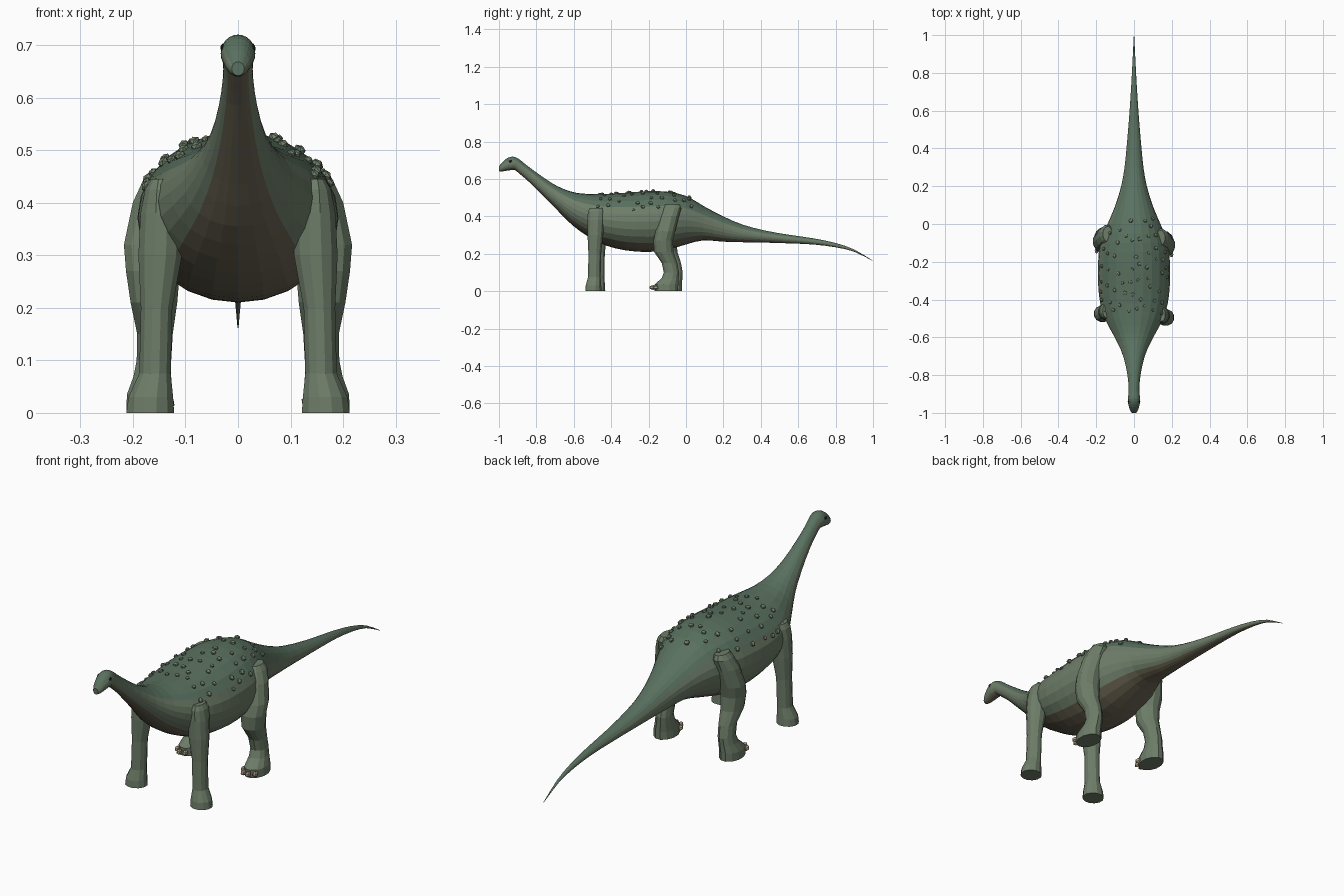
import bpy, bmesh, math, random
from mathutils import Vector, Matrix

if "Cube" in bpy.data.objects:
    bpy.data.objects.remove(bpy.data.objects["Cube"])

random.seed(7)


def material(name, rgb):
    m = bpy.data.materials.new(name)
    m.diffuse_color = (*rgb, 1)
    m.use_nodes = True
    m.node_tree.nodes["Principled BSDF"].inputs["Base Color"].default_value = m.diffuse_color
    return m


BACK = material("back_green", (0.10, 0.165, 0.115))
SIDE = material("side_green", (0.155, 0.205, 0.14))
BELLY = material("belly_brown", (0.145, 0.13, 0.085))
SCUTE = material("scute_green", (0.17, 0.22, 0.15))
CLAW = material("claw_tan", (0.45, 0.36, 0.25))
DARK = material("eye_dark", (0.015, 0.015, 0.012))


def finish(bm, name, mats):
    bmesh.ops.recalc_face_normals(bm, faces=bm.faces)
    me = bpy.data.meshes.new(name)
    bm.to_mesh(me)
    bm.free()
    for m in mats:
        me.materials.append(m)
    ob = bpy.data.objects.new(name, me)
    bpy.context.collection.objects.link(ob)
    return ob


def loft(rings):
    """Skin a list of closed point rings and cap both ends."""
    bm = bmesh.new()
    loops = [[bm.verts.new(p) for p in r] for r in rings]
    n = len(loops[0])
    for a, b in zip(loops, loops[1:]):
        for i in range(n):
            j = (i + 1) % n
            bm.faces.new((a[i], a[j], b[j], b[i]))
    bm.faces.new(loops[0])
    bm.faces.new(loops[-1])
    return bm


def spline(rows, t):
    """Catmull-Rom sample of a table of rows."""
    i = min(int(t), len(rows) - 2)
    f = t - i
    p = [rows[max(0, min(len(rows) - 1, i + k))] for k in (-1, 0, 1, 2)]
    return [0.5 * (2 * b + (c - a) * f + (2 * a - 5 * b + 4 * c - d) * f * f
                   + (3 * b - a - 3 * c + d) * f ** 3) for a, b, c, d in zip(*p)]


# Head to tail: top y, top z, bottom y, bottom z, half width
BODY = [
    (-1.0, .668, -1.0, .642, .012), (-.982, .69, -.985, .640, .022),
    (-.955, .712, -.955, .645, .030), (-.925, .72, -.93, .648, .033),
    (-.895, .708, -.915, .648, .030), (-.86, .68, -.89, .628, .028),
    (-.80, .635, -.84, .585, .032), (-.72, .58, -.77, .515, .045),
    (-.65, .545, -.69, .435, .068), (-.58, .525, -.61, .355, .105),
    (-.50, .52, -.52, .29, .150), (-.42, .52, -.43, .245, .178),
    (-.32, .527, -.32, .218, .19), (-.20, .535, -.20, .21, .19),
    (-.10, .532, -.10, .222, .178), (0, .51, 0, .25, .14),
    (.10, .452, .09, .272, .10), (.20, .40, .20, .265, .068),
    (.30, .357, .30, .262, .050), (.42, .325, .42, .26, .038),
    (.55, .302, .55, .256, .027), (.68, .283, .68, .25, .018),
    (.80, .258, .80, .235, .011), (.90, .223, .90, .211, .006),
    (1.0, .163, 1.0, .161, .001)]


def skin_point(t, a):
    """Point on the body; angle a is measured from the top of the back."""
    yt, zt, yb, zb, w = spline(BODY, t)
    c = Vector((0, (yt + yb) / 2, (zt + zb) / 2))
    return c + Vector((0, (yt - yb) / 2, (zt - zb) / 2)) * math.cos(a) + Vector((w * math.sin(a), 0, 0))


# Body with head, neck and tail in one skin
SEG = 24
bm = loft([[skin_point(k / 2, 2 * math.pi * i / SEG) for i in range(SEG)]
           for k in range(2 * (len(BODY) - 1) + 1)])
bm.faces.ensure_lookup_table()
for k, f in enumerate(bm.faces[:-2]):
    i = k % SEG
    d = min(i, SEG - 1 - i)  # bands away from the spine
    f.material_index = 0 if d < 4 else 1 if d < 9 else 2
finish(bm, "body", [BACK, SIDE, BELLY])

# Leg rings: z, centre x, centre y, radius x, radius y
FRONT = [(0, .167, -.495, .047, .045), (.03, .166, -.495, .044, .043),
         (.075, .158, -.49, .031, .035), (.2, .155, -.488, .031, .035),
         (.3, .148, -.485, .043, .043), (.38, .146, -.482, .041, .047),
         (.425, .146, -.48, .032, .046), (.445, .146, -.48, .02, .036)]
HIND = [(0, .168, -.105, .046, .065), (.035, .168, -.105, .045, .066),
        (.07, .163, -.085, .037, .047), (.10, .16, -.078, .034, .042),
        (.15, .158, -.088, .035, .043), (.21, .16, -.118, .046, .054),
        (.27, .162, -.122, .053, .054), (.32, .163, -.11, .056, .054),
        (.40, .15, -.09, .052, .054), (.445, .143, -.075, .038, .052),
        (.465, .14, -.073, .025, .04)]


def leg(name, rows, side, shift):
    rings = []
    for z, cx, cy, rx, ry in rows:
        rings.append([(side * (cx + rx * math.cos(a)), cy + shift + ry * math.sin(a), z)
                      for a in (2 * math.pi * (i + .5) / 12 for i in range(12))])
    finish(loft(rings), name, [SIDE])


def bead(bm, loc, scale, normal=Vector((0, 0, 1))):
    rot = normal.to_track_quat('Z', 'Y').to_matrix().to_4x4()
    bmesh.ops.create_icosphere(bm, subdivisions=1, radius=1,
                               matrix=Matrix.Translation(loc) @ rot @ Matrix.Diagonal((*scale, 1)))


# Legs with slightly staggered sides, toes on the hind feet, eyes
for side, tag, shift in ((1, "right", 0), (-1, "left", .02)):
    leg("front_leg_" + tag, FRONT, side, shift)
    leg("hind_leg_" + tag, HIND, side, shift)
    bm = bmesh.new()
    for deg in (-150, -115, -80, -45):
        a = math.radians(deg)
        bead(bm, Vector((side * (.168 + .043 * math.cos(a)), -.112 + shift + .07 * math.sin(a), .02)),
             (.011, .016, .013))
    finish(bm, "hind_toes_" + tag, [CLAW])
    bm = bmesh.new()
    bead(bm, Vector((side * .029, -.938, .694)), (.005, .009, .009))
    finish(bm, "eye_" + tag, [DARK])

# Bony scutes scattered over the back
bm = bmesh.new()
placed = []
for _ in range(600):
    t, a = random.uniform(10.3, 15.4), random.uniform(-1.2, 1.2)
    p = skin_point(t, a)
    if len(placed) < 56 and all((p - q).length > .038 for q in placed):
        placed.append(p)
        n = (skin_point(t, a + .05) - p).cross(skin_point(t + .05, a) - p).normalized()
        n = n if n.z > 0 else -n
        r = random.uniform(.009, .013)
        bead(bm, p + n * .002, (r, r, r * .75), n)
finish(bm, "back_scutes", [SCUTE])
